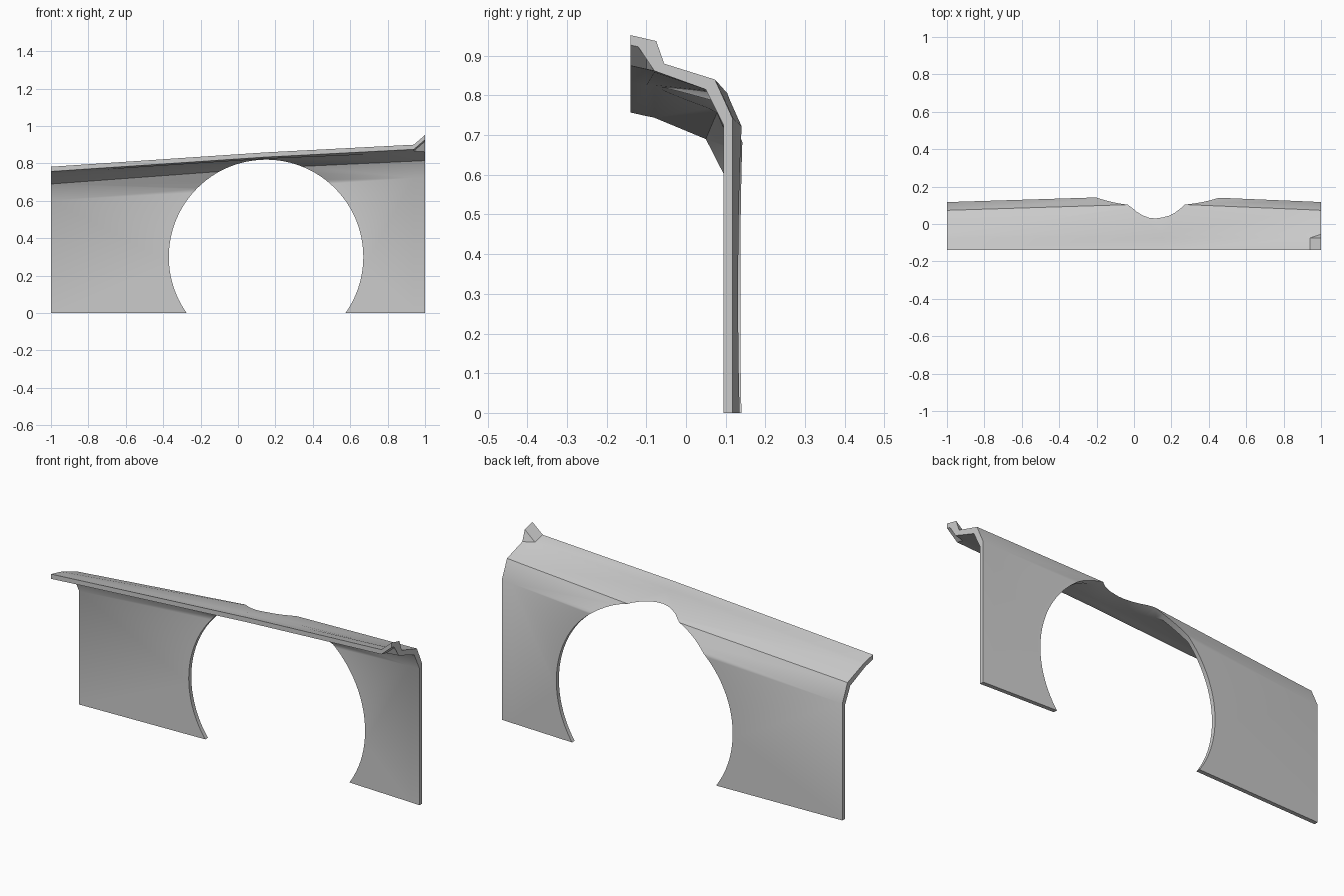
import bpy
import bmesh
import math

if "Cube" in bpy.data.objects:
    bpy.data.objects.remove(bpy.data.objects["Cube"], do_unlink=True)

# Plain grey sheet metal
metal = bpy.data.materials.new("light_grey")
metal.use_nodes = True
grey = (0.6, 0.6, 0.6, 1)
metal.diffuse_color = grey
metal.node_tree.nodes["Principled BSDF"].inputs["Base Color"].default_value = grey


def section(lip, mid, crease, shoulder, bulge, raised=0.0):
    """Closed (y, z) outline of the folded sheet at one station."""
    outer = [(-0.14, lip + raised),
             (-0.075, lip - 0.015 + raised),
             (-0.055, mid),
             (0.073 + bulge, crease),
             (0.117 + bulge, shoulder),
             (0.117 + bulge, 0)]
    inner = [(0.095 + bulge, 0),
             (0.095 + bulge, shoulder - 0.018),
             (0.05 + bulge, crease - 0.025),
             (-0.08, mid - 0.018),
             (-0.1, lip - 0.034 + raised),
             (-0.14, lip - 0.025 + raised)]
    return outer + inner


# Stations along the panel; the last one lifts the lip into a small kick
stations = [
    (-1.0, section(0.782, 0.762, 0.715, 0.62, 0)),
    (0.15, section(0.859, 0.844, 0.80, 0.71, 0.036)),
    (0.94, section(0.90, 0.876, 0.837, 0.741, 0.003)),
    (1.0, section(0.903, 0.88, 0.84, 0.743, 0, 0.049)),
]

# Fender panel lofted through the stations
bm = bmesh.new()
rings = [[bm.verts.new((x, y, z)) for y, z in outline] for x, outline in stations]
count = len(rings[0])
for a, b in zip(rings, rings[1:]):
    for i in range(count):
        j = (i + 1) % count
        bm.faces.new((a[i], a[j], b[j], b[i]))
bm.faces.new(rings[0])
bm.faces.new(rings[-1])
bmesh.ops.triangulate(bm, faces=bm.faces[:])
bmesh.ops.recalc_face_normals(bm, faces=bm.faces[:])
mesh = bpy.data.meshes.new("fender_panel")
bm.to_mesh(mesh)
bm.free()
mesh.materials.append(metal)
fender = bpy.data.objects.new("fender_panel", mesh)
bpy.context.collection.objects.link(fender)

# Round wheel arch cut through the panel
bpy.ops.mesh.primitive_cylinder_add(vertices=96, radius=0.52, depth=1,
                                    location=(0.15, 0, 0.30),
                                    rotation=(math.pi / 2, 0, 0))
cutter = bpy.context.object
cutter.name = "wheel_arch_cutter"
cutter.hide_render = True
cutter.data.materials.append(metal)
cut = fender.modifiers.new("wheel_arch", "BOOLEAN")
cut.operation = "DIFFERENCE"
cut.solver = "EXACT"
cut.object = cutter

bpy.ops.object.select_all(action="DESELECT")
fender.select_set(True)
bpy.context.view_layer.objects.active = fender
bpy.ops.object.modifier_apply(modifier=cut.name)
bpy.data.objects.remove(cutter, do_unlink=True)

# Soft shading with crisp folds
bpy.ops.object.shade_smooth_by_angle(angle=math.radians(30))
